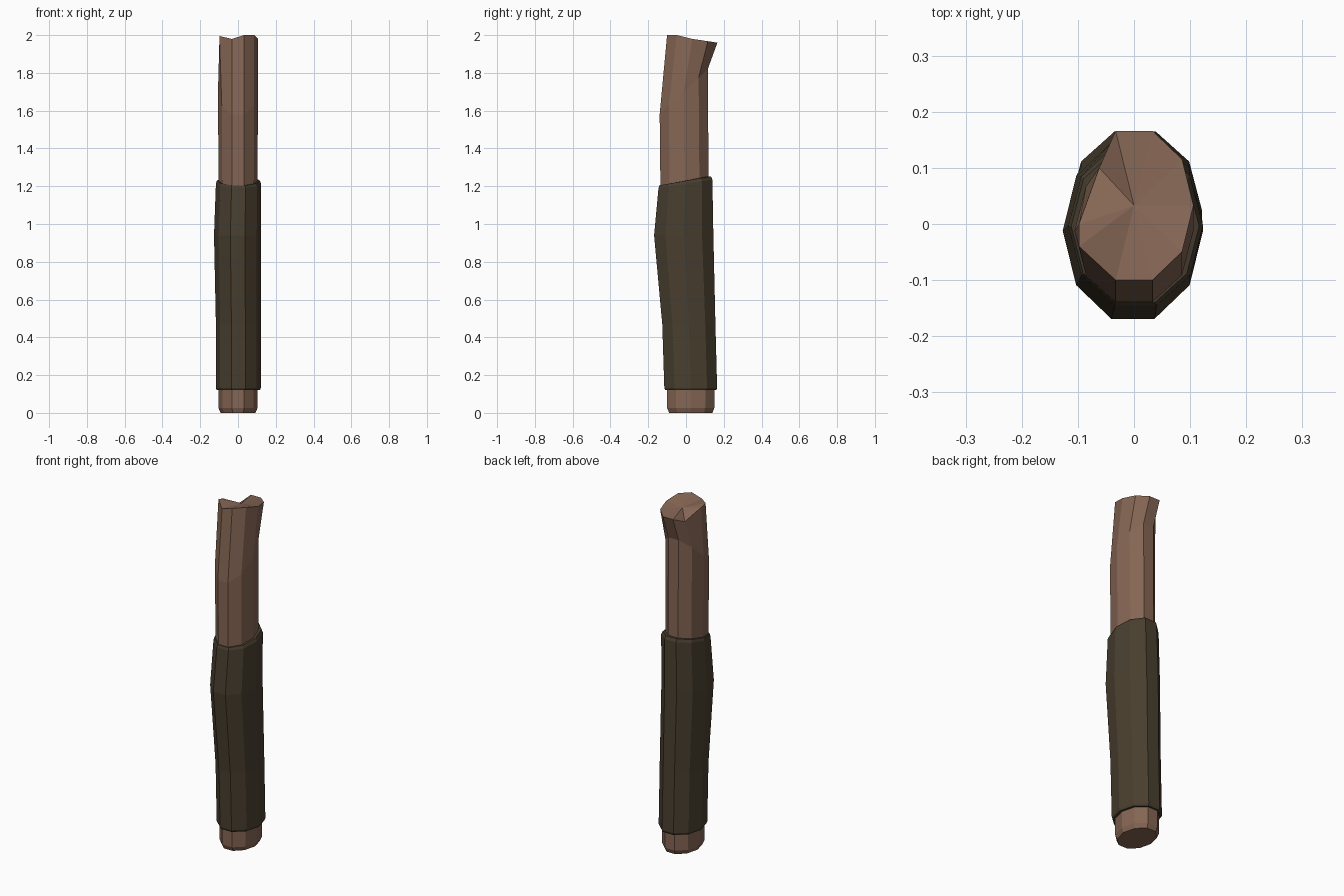
import bpy, bmesh, math

if "Cube" in bpy.data.objects:
    bpy.data.objects.remove(bpy.data.objects["Cube"])

SIDES = 10


def material(name, rgb):
    m = bpy.data.materials.new(name)
    m.diffuse_color = (*rgb, 1)
    m.use_nodes = True
    m.node_tree.nodes["Principled BSDF"].inputs["Base Color"].default_value = m.diffuse_color
    return m


def ring(cx, cy, rx, ry, z_front, z_back):
    """Ten-sided oval whose height tilts from front to back."""
    pts = []
    for i in range(SIDES):
        a = 2 * math.pi * i / SIDES
        t = min(1, max(0, 0.5 + math.sin(a) / 1.9))
        pts.append([cx + rx * math.cos(a), cy + ry * math.sin(a),
                    z_front + (z_back - z_front) * t])
    return pts


def loft(name, rings, mat, bottom=False, tip=None):
    bm = bmesh.new()
    loops = [[bm.verts.new(p) for p in r] for r in rings]
    for lo, hi in zip(loops, loops[1:]):
        for i in range(SIDES):
            j = (i + 1) % SIDES
            bm.faces.new((lo[i], lo[j], hi[j], hi[i]))
    if bottom:
        bm.faces.new(loops[0][::-1])
    if tip:
        c = bm.verts.new(tip)
        for i in range(SIDES):
            bm.faces.new((loops[-1][i], loops[-1][(i + 1) % SIDES], c))
    me = bpy.data.meshes.new(name)
    bm.to_mesh(me)
    bm.free()
    me.materials.append(mat)
    ob = bpy.data.objects.new(name, me)
    bpy.context.collection.objects.link(ob)
    return ob


wood = material("brown wood", (0.235, 0.132, 0.088))
leather = material("dark leather", (0.066, 0.049, 0.028))

# wooden shaft, with an uneven broken top
top = ring(0, 0.033, 0.106, 0.14, 2.0, 1.96)
top[4] = [-0.062, 0.10, 1.93]    # chipped back left corner
top[5] = [-0.098, 0.0, 1.985]
top[6] = [-0.098, -0.04, 1.995]
top[7][2] = 1.98                 # notch in the front edge
top[9][2] = 2.0
loft("wooden_shaft", [
    ring(0, 0.025, 0.092, 0.12, 0, 0),
    ring(0, 0.025, 0.103, 0.131, 0.025, 0.025),
    ring(0, 0.025, 0.103, 0.131, 0.14, 0.14),
    ring(0, 0.015, 0.103, 0.131, 0.47, 0.47),
    ring(0, -0.008, 0.103, 0.134, 0.94, 0.94),
    ring(0, -0.008, 0.103, 0.134, 1.2, 1.25),
    ring(0, -0.012, 0.106, 0.134, 1.58, 1.82),
    top,
], wood, bottom=True, tip=(0, 0.033, 1.97))

# leather grip sleeve with thin rolled lips
loft("grip_wrap", [
    ring(0, 0.025, 0.098, 0.125, 0.12, 0.12),
    ring(0.002, 0.025, 0.114, 0.141, 0.12, 0.12),
    ring(0.002, 0.025, 0.119, 0.147, 0.132, 0.132),
    ring(0.002, 0.015, 0.119, 0.148, 0.47, 0.47),
    ring(-0.002, -0.012, 0.125, 0.165, 0.94, 0.94),
    ring(0.003, -0.003, 0.120, 0.150, 1.19, 1.235),
    ring(0.002, -0.004, 0.114, 0.143, 1.205, 1.252),
    ring(0, -0.008, 0.098, 0.128, 1.205, 1.252),
], leather)
